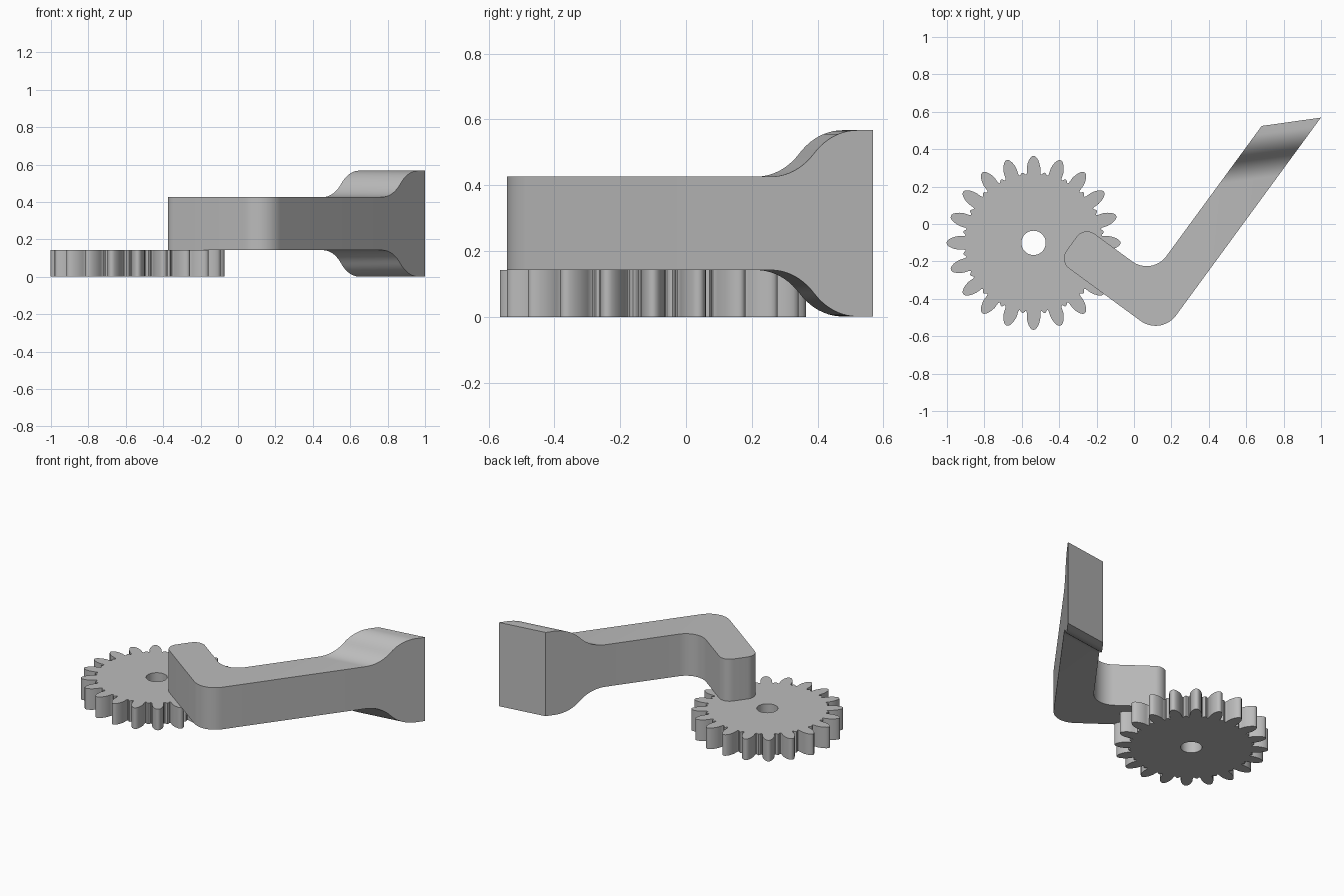
import bpy, bmesh, math
from mathutils import Vector

if "Cube" in bpy.data.objects:
    bpy.data.objects.remove(bpy.data.objects["Cube"])

grey = bpy.data.materials.new("plain grey")
grey.diffuse_color = (0.5, 0.5, 0.5, 1)
grey.use_nodes = True
grey.node_tree.nodes["Principled BSDF"].inputs["Base Color"].default_value = grey.diffuse_color

GEAR_H, BAR_TOP, FLARE_TOP = 0.142, 0.426, 0.567


def finish(bm, name):
    bmesh.ops.recalc_face_normals(bm, faces=bm.faces)
    mesh = bpy.data.meshes.new(name)
    bm.to_mesh(mesh)
    bm.free()
    mesh.materials.append(grey)
    ob = bpy.data.objects.new(name, mesh)
    bpy.context.collection.objects.link(ob)
    bpy.ops.object.select_all(action='DESELECT')
    ob.select_set(True)
    bpy.context.view_layer.objects.active = ob
    bpy.ops.object.shade_smooth_by_angle(angle=math.radians(32))


def ring_edges(bm, pts):
    vs = [bm.verts.new((x, y, 0)) for x, y in pts]
    return [bm.edges.new((vs[i], vs[i - 1])) for i in range(len(vs))]


# Gear: one half tooth (radius, degrees from tooth centre), mirrored and repeated
CX, CY, TEETH = -0.537, -0.101, 20
half = [(0.465, 0.0), (0.463, 1.1), (0.455, 2.2), (0.442, 3.3), (0.425, 4.3),
        (0.405, 5.1), (0.388, 5.3), (0.374, 5.5), (0.367, 6.1), (0.367, 6.8),
        (0.373, 7.5), (0.378, 8.2), (0.380, 9.0)]
tooth = [(r, -a) for r, a in half[:0:-1]] + half[:-1]
outline = []
for k in range(TEETH):
    for r, a in tooth:
        t = math.radians(90 + 360 / TEETH * k + a)
        outline.append((CX + r * math.cos(t), CY + r * math.sin(t)))
hole = [(CX + 0.065 * math.cos(i * math.tau / 48),
         CY + 0.065 * math.sin(i * math.tau / 48)) for i in range(48)]
bm = bmesh.new()
edges = ring_edges(bm, outline) + ring_edges(bm, hole)
bmesh.ops.triangle_fill(bm, edges=edges, use_beauty=True)
top = bmesh.ops.extrude_face_region(bm, geom=bm.faces[:], use_keep_orig=True)
bmesh.ops.translate(bm, vec=(0, 0, GEAR_H),
                    verts=[v for v in top['geom'] if isinstance(v, bmesh.types.BMVert)])
finish(bm, "gear")

# Arm axes: U runs along the long leg, V along the short leg, at right angles
U, V = Vector((0.591, 0.807)), Vector((0.807, -0.591))
V_OUT, V_IN, V_END = 0.470, 0.241, -0.207
U_OUT, U_IN = -0.397, -0.167
U_LEFT, U_RIGHT = 0.826, 1.049       # slanted end of the long leg


def fillet(v, u, sv, su, r, clockwise_from_u, n=12):
    """Rounded corner at (v, u) whose centre lies toward (sv, su)."""
    pts = []
    for i in range(n + 1):
        a = math.pi / 2 * i / n
        c, s = (math.cos(a), math.sin(a)) if clockwise_from_u else (math.sin(a), math.cos(a))
        pts.append(V * (v + sv * r * (1 - c)) + U * (u + su * r * (1 - s)))
    return pts


# Bent body from the right side of the flare start round to its left side
body = (fillet(V_OUT, U_OUT, -1, 1, 0.135, True)
        + fillet(V_END, U_OUT, 1, 1, 0.068, False)
        + fillet(V_END, U_IN, 1, -1, 0.068, True)
        + fillet(V_IN, U_IN, -1, 1, 0.130, False)[::1])

# Flare sections: distance back from the end and rise, as two matched arcs
T0, T1, RISE = 0.385, 0.06, FLARE_TOP - BAR_TOP
L = T0 - T1
R = (L * L + RISE * RISE) / (4 * RISE)
phi = 2 * math.atan2(RISE, L)
N = 10
arc = [(R * math.sin(phi * i / N), R * (1 - math.cos(phi * i / N))) for i in range(N + 1)]
sections = [(T0 - x, z) for x, z in arc]
sections += [(T1 + x, RISE - z) for x, z in arc[-2::-1]] + [(0.0, RISE)]

bm = bmesh.new()


def pair(p, rise):
    """Bottom and top vertex over one plan point."""
    return (bm.verts.new((p.x, p.y, GEAR_H - rise)),
            bm.verts.new((p.x, p.y, BAR_TOP + rise)))


rights = [pair(V * V_OUT + U * (U_RIGHT - t), z) for t, z in sections]
lefts = [pair(V * V_IN + U * (U_LEFT - t), z) for t, z in sections]
loop = [rights[0]] + [pair(p, 0) for p in body] + [lefts[0]]
bm.faces.new([p[0] for p in loop])
bm.faces.new([p[1] for p in loop])
for a, b in zip(loop, loop[1:]):
    bm.faces.new((a[0], b[0], b[1], a[1]))
for i in range(len(sections) - 1):
    a, b, c, d = rights[i], rights[i + 1], lefts[i + 1], lefts[i]
    bm.faces.new((a[0], b[0], c[0], d[0]))
    bm.faces.new((a[1], b[1], c[1], d[1]))
    bm.faces.new((a[0], b[0], b[1], a[1]))
    bm.faces.new((d[0], c[0], c[1], d[1]))
a, d = rights[-1], lefts[-1]
bm.faces.new((a[0], a[1], d[1], d[0]))
finish(bm, "bent_arm")
